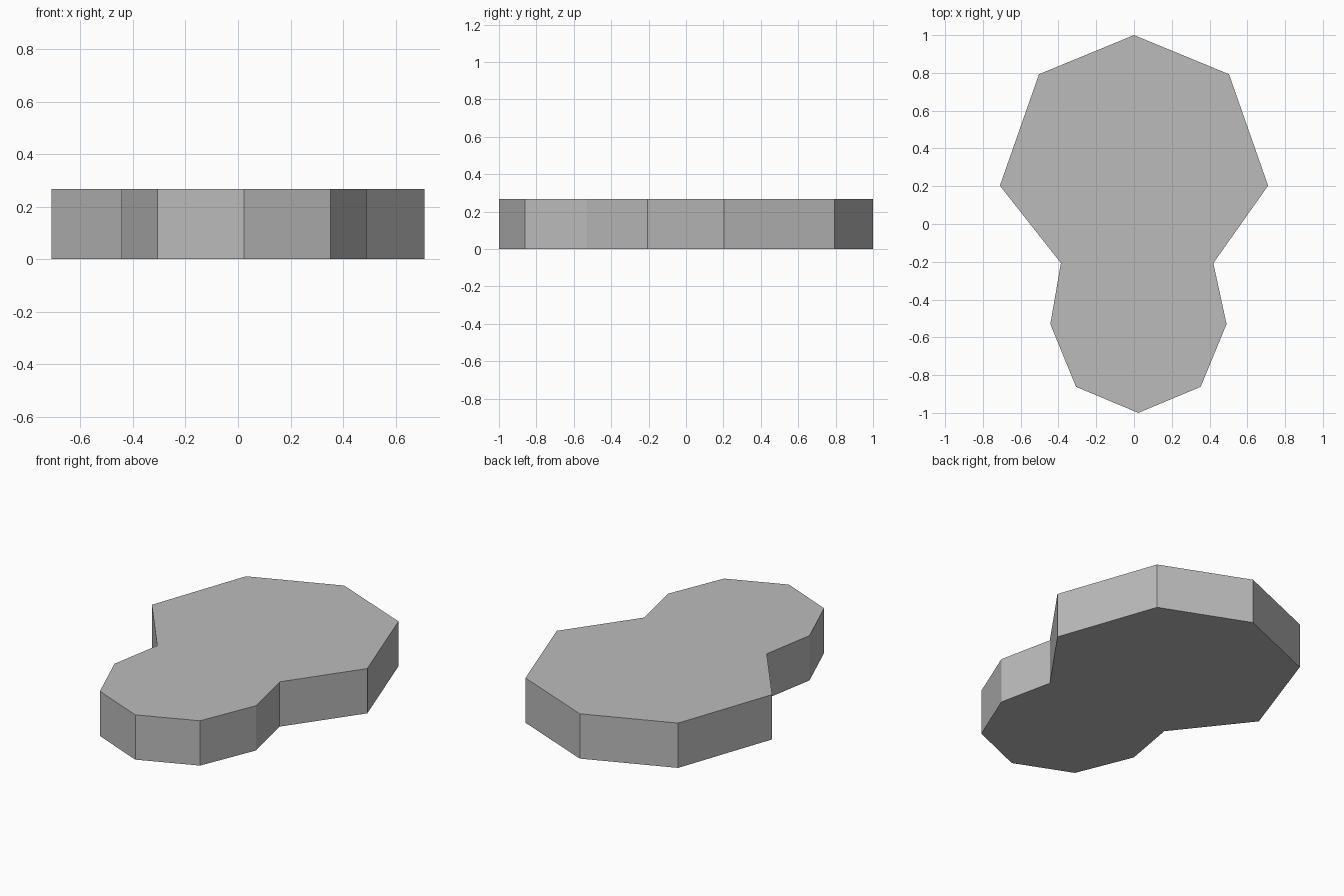
import bpy
import bmesh

cube = bpy.data.objects.get("Cube")
if cube:
    bpy.data.objects.remove(cube, do_unlink=True)

HEIGHT = 0.267

# Outline of the slab: wide rear lobe, waist, narrow front lobe
outline = [
    (0.0, 1.0), (-0.503, 0.793), (-0.71, 0.203), (-0.387, -0.207),
    (-0.443, -0.53), (-0.307, -0.862), (0.023, -1.0), (0.353, -0.862),
    (0.49, -0.53), (0.42, -0.207), (0.71, 0.203), (0.503, 0.793),
]

# Plain grey material
grey = bpy.data.materials.new("plain grey")
grey.use_nodes = True
colour = (0.5, 0.5, 0.5, 1.0)
grey.diffuse_color = colour
grey.node_tree.nodes["Principled BSDF"].inputs["Base Color"].default_value = colour

# Extrude the outline into a flat-sided slab
bm = bmesh.new()
base = bm.faces.new([bm.verts.new((x, y, 0)) for x, y in outline])
top = bmesh.ops.extrude_face_region(bm, geom=[base], use_keep_orig=True)
top_verts = [g for g in top["geom"] if isinstance(g, bmesh.types.BMVert)]
bmesh.ops.translate(bm, verts=top_verts, vec=(0, 0, HEIGHT))
bmesh.ops.recalc_face_normals(bm, faces=bm.faces)

mesh = bpy.data.meshes.new("two_lobed_slab")
bm.to_mesh(mesh)
bm.free()
mesh.materials.append(grey)
slab = bpy.data.objects.new("two_lobed_slab", mesh)
bpy.context.collection.objects.link(slab)
